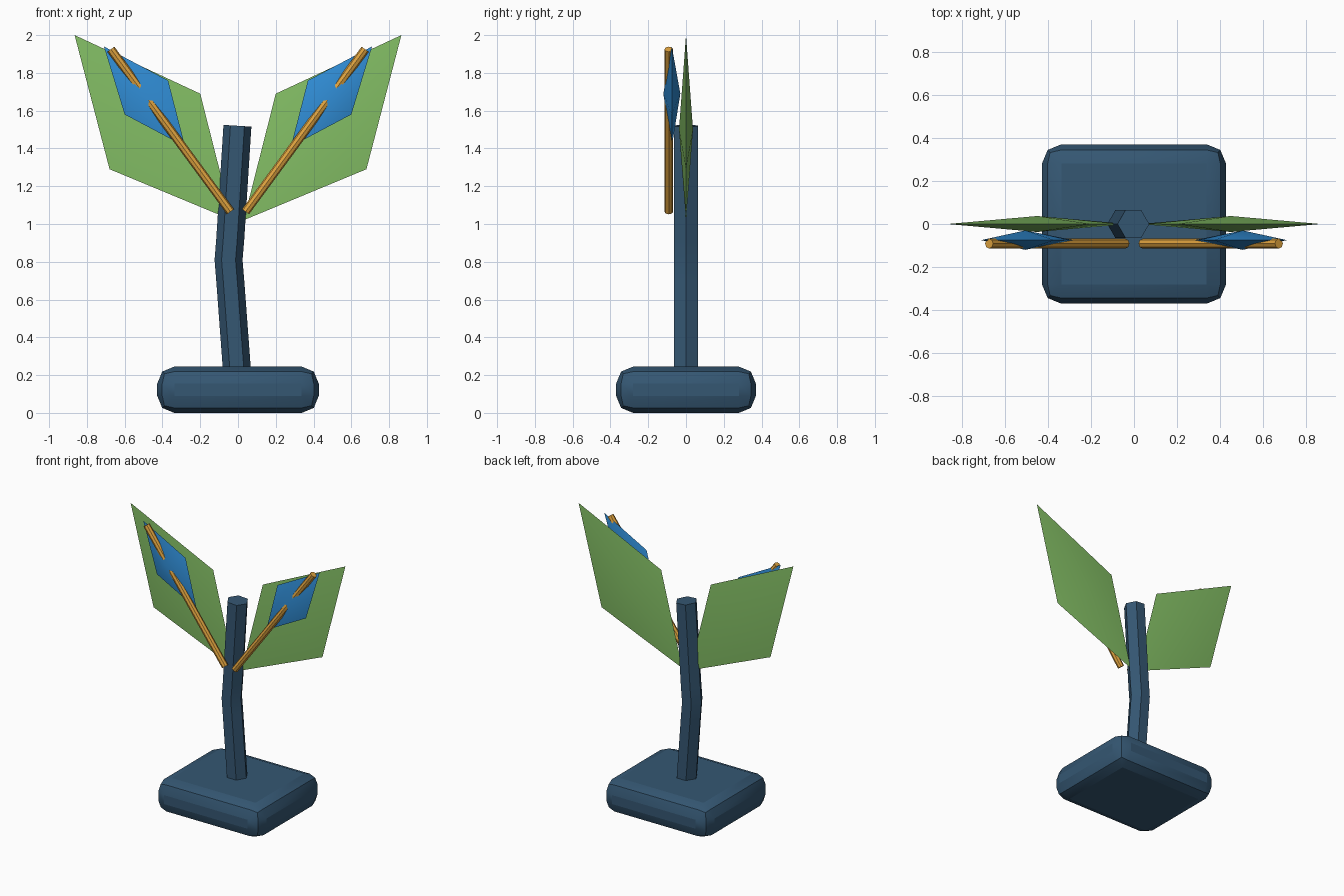
import bpy, bmesh, math
from mathutils import Vector

if "Cube" in bpy.data.objects:
    bpy.data.objects.remove(bpy.data.objects["Cube"])


def material(name, rgb):
    m = bpy.data.materials.new(name)
    m.diffuse_color = (*rgb, 1)
    m.use_nodes = True
    m.node_tree.nodes["Principled BSDF"].inputs["Base Color"].default_value = m.diffuse_color
    return m


NAVY = material("navy", (0.035, 0.095, 0.17))
GREEN = material("leaf green", (0.23, 0.52, 0.13))
BLUE = material("bright blue", (0.03, 0.27, 0.68))
GOLD = material("gold", (0.75, 0.37, 0.05))


def finish(name, bm, mat, angle):
    bmesh.ops.recalc_face_normals(bm, faces=bm.faces)
    me = bpy.data.meshes.new(name)
    bm.to_mesh(me)
    bm.free()
    me.materials.append(mat)
    ob = bpy.data.objects.new(name, me)
    bpy.context.collection.objects.link(ob)
    bpy.ops.object.select_all(action='DESELECT')
    ob.select_set(True)
    bpy.context.view_layer.objects.active = ob
    bpy.ops.object.shade_smooth_by_angle(angle=math.radians(angle))
    return ob


def tube(name, path, radius, sides, mat):
    """Sweep a regular polygon along a path lying in the xz plane."""
    pts = [Vector(p) for p in path]
    bm = bmesh.new()
    rings = []
    for i, p in enumerate(pts):
        t = (pts[min(i + 1, len(pts) - 1)] - pts[max(i - 1, 0)]).normalized()
        u, v = Vector((t.z, 0, -t.x)), Vector((0, 1, 0))
        angles = [2 * math.pi * k / sides for k in range(sides)]
        rings.append([bm.verts.new(p + radius * (math.cos(a) * u + math.sin(a) * v))
                      for a in angles])
    for a, b in zip(rings, rings[1:]):
        for k in range(sides):
            n = (k + 1) % sides
            bm.faces.new((a[k], a[n], b[n], b[k]))
    bm.faces.new(rings[0])
    bm.faces.new(rings[-1])
    return finish(name, bm, mat, 30)


def leaf(name, outline, centre, y, thick, side, mat):
    """Thin diamond with a raised middle on both faces."""
    bm = bmesh.new()
    rim = [bm.verts.new((side * x, y, z)) for x, z in outline]
    for dy in (-thick, thick):
        mid = bm.verts.new((side * centre[0], y + dy, centre[1]))
        for k in range(4):
            bm.faces.new((rim[k], rim[(k + 1) % 4], mid))
    return finish(name, bm, mat, 40)


# Rounded base block
bm = bmesh.new()
bmesh.ops.create_cube(bm, size=1)
for v in bm.verts:
    v.co = (v.co.x * 0.855, v.co.y * 0.74, v.co.z * 0.245 + 0.1225)
bmesh.ops.bevel(bm, geom=bm.edges[:], offset=0.09, segments=2, profile=0.5,
                affect='EDGES')
finish("base", bm, NAVY, 20)

# Bent hexagonal stem
tube("stem", [(0, 0, 0.15), (-0.041, 0, 0.70), (-0.05, 0, 0.81),
              (-0.041, 0, 0.92), (-0.003, 0, 1.52)], 0.074, 6, NAVY)

# Mirrored large leaves, small petals and rods
for label, s in (("left", -1), ("right", 1)):
    leaf(label + "_leaf", [(0.865, 2.0), (0.2, 1.69), (0.03, 1.02), (0.68, 1.29)],
         (0.45, 1.5), 0, 0.037, s, GREEN)
    leaf(label + "_petal", [(0.71, 1.94), (0.37, 1.76), (0.28, 1.41), (0.6, 1.58)],
         (0.505, 1.69), -0.075, 0.045, s, BLUE)
    tube(label + "_rod", [(s * 0.04, -0.091, 1.065), (s * 0.673, -0.091, 1.925)],
         0.023, 8, GOLD)
